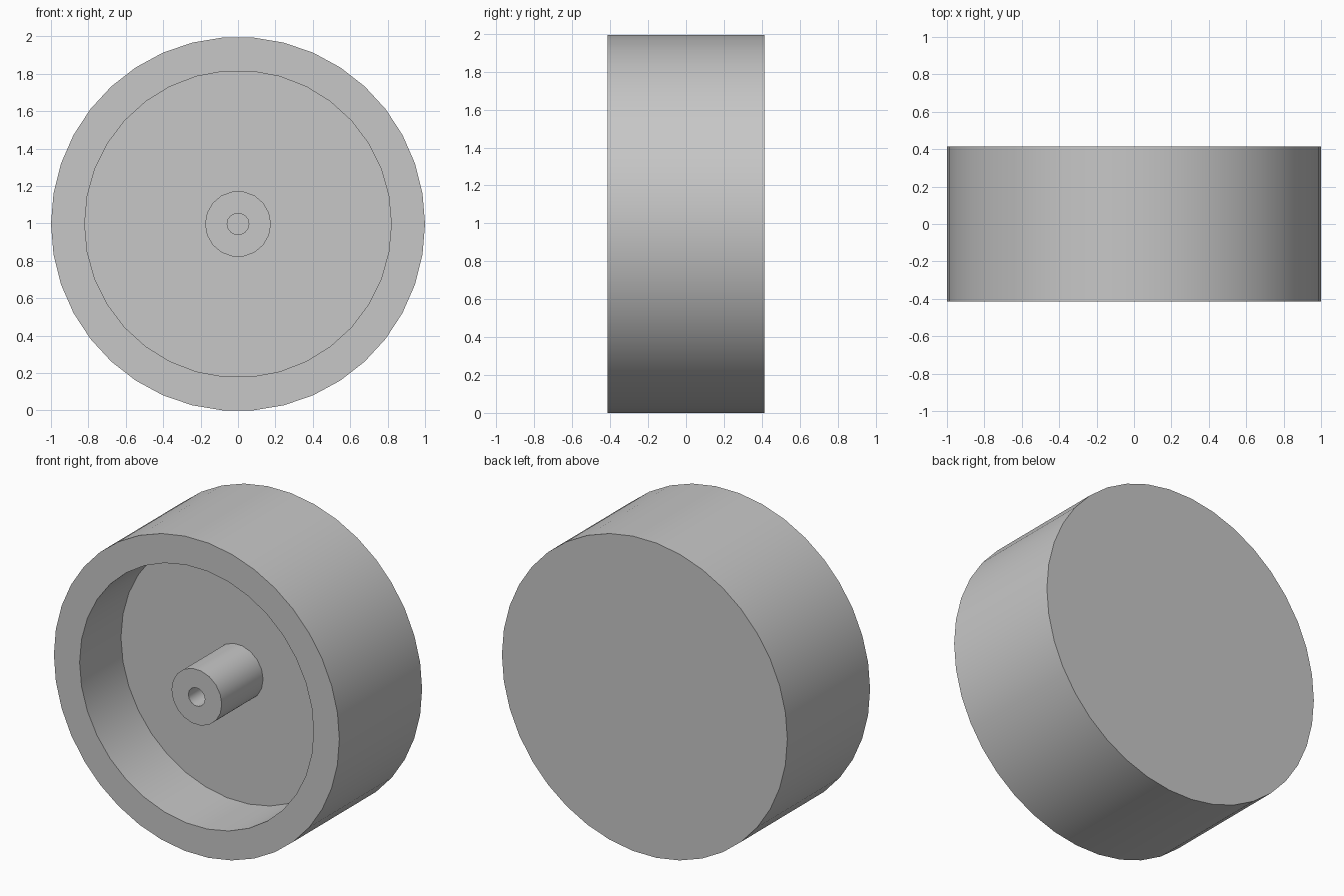
import bpy, bmesh
from math import cos, sin, pi, radians

old = bpy.data.objects.get("Cube")
if old:
    bpy.data.objects.remove(old, do_unlink=True)

SIDES = 38
DEPTH = 0.414                     # half the wheel's width
FLOOR = 0.0                       # y of the recessed floor
CENTRE_Z = cos(pi / SIDES)        # lowest flat rests on the ground

grey = bpy.data.materials.new("light_grey")
grey.use_nodes = True
colour = (0.57, 0.57, 0.57, 1)
grey.diffuse_color = colour
grey.node_tree.nodes["Principled BSDF"].inputs["Base Color"].default_value = colour


def disc(name, radius, sides, front, back):
    """Solid cylinder along y, with a corner on +x."""
    bm = bmesh.new()
    ring = [bm.verts.new((radius * cos(2 * pi * i / sides), front,
                          radius * sin(2 * pi * i / sides))) for i in range(sides)]
    cap = bm.faces.new(ring)
    out = bmesh.ops.extrude_face_region(bm, geom=[cap], use_keep_orig=True)
    moved = [v for v in out["geom"] if isinstance(v, bmesh.types.BMVert)]
    bmesh.ops.translate(bm, verts=moved, vec=(0, back - front, 0))
    bmesh.ops.recalc_face_normals(bm, faces=bm.faces)
    mesh = bpy.data.meshes.new(name)
    bm.to_mesh(mesh)
    bm.free()
    mesh.materials.append(grey)
    obj = bpy.data.objects.new(name, mesh)
    obj.location.z = CENTRE_Z
    bpy.context.collection.objects.link(obj)
    return obj


def select(obj):
    bpy.ops.object.select_all(action='DESELECT')
    obj.select_set(True)
    bpy.context.view_layer.objects.active = obj


def hollow(obj, cutter):
    """Cut the cutter out of obj, then smooth the round walls."""
    bpy.context.view_layer.update()
    mod = obj.modifiers.new("recess", 'BOOLEAN')
    mod.operation = 'DIFFERENCE'
    mod.solver = 'EXACT'
    mod.object = cutter
    select(obj)
    bpy.ops.object.modifier_apply(modifier=mod.name)
    bpy.data.objects.remove(cutter, do_unlink=True)
    bpy.ops.object.shade_smooth_by_angle(angle=radians(40))


# Wheel body with a deep round recess in the front
wheel = disc("wheel_body", 1.0, SIDES, -DEPTH, DEPTH)
hollow(wheel, disc("recess_cutter", 0.82, 34, -DEPTH - 0.1, FLOOR))

# Central hub, flush with the rim, with an axle bore
hub = disc("hub", 0.176, 18, -DEPTH, FLOOR)
hollow(hub, disc("bore_cutter", 0.058, 14, -DEPTH - 0.1, FLOOR + 0.1))
